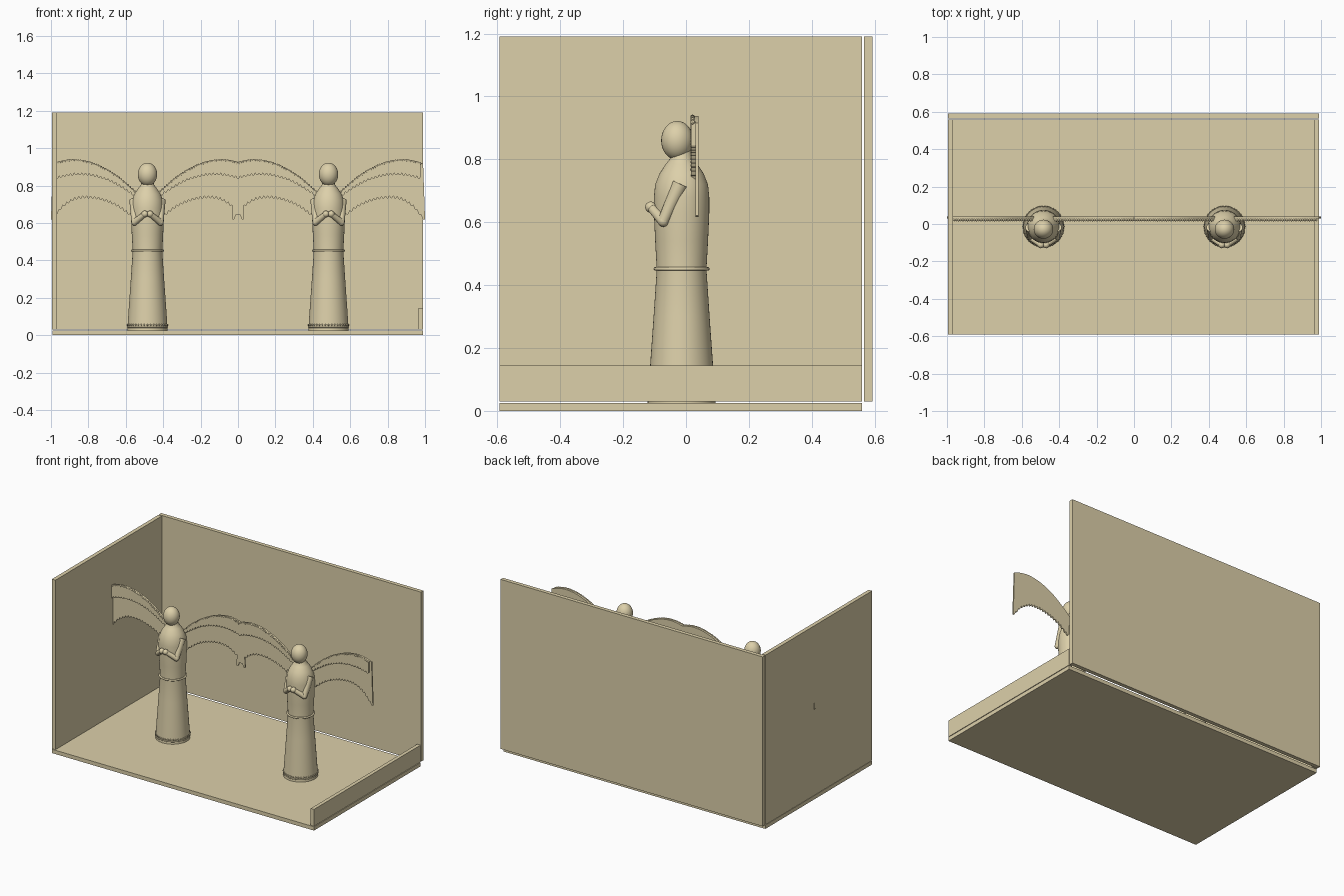
import bpy, bmesh, math
from mathutils import Vector, Matrix

if "Cube" in bpy.data.objects:
    bpy.data.objects.remove(bpy.data.objects["Cube"])

gold = bpy.data.materials.new("pale_gold")
gold.diffuse_color = (0.72, 0.63, 0.40, 1)
gold.use_nodes = True
gold.node_tree.nodes["Principled BSDF"].inputs["Base Color"].default_value = gold.diffuse_color


def finish(bm, name, smooth=True):
    bmesh.ops.recalc_face_normals(bm, faces=bm.faces)
    me = bpy.data.meshes.new(name)
    bm.to_mesh(me)
    bm.free()
    ob = bpy.data.objects.new(name, me)
    bpy.context.collection.objects.link(ob)
    me.materials.append(gold)
    if smooth:
        bpy.ops.object.select_all(action='DESELECT')
        ob.select_set(True)
        bpy.context.view_layer.objects.active = ob
        bpy.ops.object.shade_smooth_by_angle(angle=math.radians(40))
    return ob


def box(name, lo, hi):
    lo, hi = Vector(lo), Vector(hi)
    bm = bmesh.new()
    m = Matrix.Translation((lo + hi) / 2) @ Matrix.Diagonal((*(hi - lo), 1))
    bmesh.ops.create_cube(bm, size=1, matrix=m)
    finish(bm, name, False)


def ball(bm, c, r, seg=16):
    r = r if isinstance(r, tuple) else (r, r, r)
    m = Matrix.Translation(c) @ Matrix.Diagonal((*r, 1))
    bmesh.ops.create_uvsphere(bm, u_segments=seg, v_segments=max(6, seg // 2), radius=1, matrix=m)


def limb(bm, a, b, ra, rb):
    a, b = Vector(a), Vector(b)
    m = Matrix.Translation((a + b) / 2) @ (b - a).to_track_quat('Z', 'Y').to_matrix().to_4x4()
    bmesh.ops.create_cone(bm, cap_ends=True, segments=20, radius1=ra, radius2=rb,
                          depth=(b - a).length, matrix=m)


def lathe(name, profile, centre, closed=False, seg=48):
    bm = bmesh.new()
    rings = [[bm.verts.new((centre[0] + r * math.cos(t), centre[1] + r * math.sin(t), z))
              for t in (2 * math.pi * i / seg for i in range(seg))] for r, z in profile]
    pairs = list(zip(rings, rings[1:])) + ([(rings[-1], rings[0])] if closed else [])
    for p, q in pairs:
        for i in range(seg):
            j = (i + 1) % seg
            bm.faces.new((p[i], p[j], q[j], q[i]))
    if not closed:
        bm.faces.new(rings[0])
        bm.faces.new(rings[-1])
    finish(bm, name)


def ring(name, r, z, minor, centre):
    lathe(name, [(r + minor * math.cos(k * math.pi / 5), z + minor * math.sin(k * math.pi / 5))
                 for k in range(10)], centre, True)


def curve(pts, x):
    # smooth cubic through the control points
    i = max(k for k in range(len(pts) - 1) if pts[k][0] <= x or k == 0)
    slope = lambda k: ((pts[min(k + 1, len(pts) - 1)][1] - pts[max(k - 1, 0)][1]) /
                       (pts[min(k + 1, len(pts) - 1)][0] - pts[max(k - 1, 0)][0]))
    (x0, z0), (x1, z1) = pts[i], pts[i + 1]
    h = x1 - x0
    t = (x - x0) / h
    return (z0 * (2*t**3 - 3*t*t + 1) + h * slope(i) * (t**3 - 2*t*t + t)
            + z1 * (3*t*t - 2*t**3) + h * slope(i + 1) * (t**3 - t*t))


TOP = [(.05, .75), (.10, .80), (.20, .876), (.30, .922), (.39, .938), (.46, .930), (.52, .91)]
SHORT = [(.05, .725), (.10, .762), (.20, .82), (.30, .85), (.38, .855), (.45, .845), (.50, .83)]
LONG = [(.05, .61), (.09, .635), (.15, .68), (.22, .712), (.30, .73), (.38, .725), (.45, .685),
        (.484, .645), (.516, .607)]


def wing_plate(name, cx, side, low, end, y0, y1, teeth, depth, taper):
    # strip of columns between the arched top and the scalloped lower edge
    bm = bmesh.new()
    cols, n = [], teeth * 6
    for i in range(n + 1):
        d = .05 + (end - .05) * i / n
        dt = d * (1 - taper * i / n)
        zb = curve(low, d) + depth * (1 - abs(math.sin(math.pi * i / 6)))
        cols.append([bm.verts.new(v) for v in (
            (cx + side * dt, y0, curve(TOP, dt)), (cx + side * d, y0, zb),
            (cx + side * d, y1, zb), (cx + side * dt, y1, curve(TOP, dt)))])
    for p, q in zip(cols, cols[1:]):
        for k in range(4):
            m = (k + 1) % 4
            bm.faces.new((p[k], p[m], q[m], q[k]))
    bm.faces.new(cols[0])
    bm.faces.new(cols[-1])
    finish(bm, name, False)


def wing(cx, side, tag):
    wing_plate("long_feathers_" + tag, cx, side, LONG, .516, .030, .039, 22, .014, .02)
    wing_plate("short_feathers_" + tag, cx, side, SHORT, .492, .016, .030, 22, .012, 0)
    # beads along the leading edge
    bm = bmesh.new()
    for i in range(36):
        d = .07 + .42 * i / 35
        ball(bm, (cx + side * d, .021, curve(TOP, d) - .003), .007, 8)
    finish(bm, "wing_beads_" + tag)


def figure(cx, tag):
    c = (cx, -.014)
    lathe("robe_" + tag, [(.108, .026), (.100, .145), (.089, .30), (.079, .45), (.084, .54),
                          (.088, .63), (.088, .68), (.084, .72), (.070, .755), (.050, .785),
                          (.036, .803), (.030, .83)], c)
    ring("belt_" + tag, .083, .452, .006, c)
    ring("hem_band_" + tag, .106, .043, .004, c)
    # hem beads
    bm = bmesh.new()
    for i in range(40):
        t = 2 * math.pi * i / 40
        ball(bm, (cx + .107 * math.cos(t), c[1] + .107 * math.sin(t), .055), .005, 8)
    finish(bm, "hem_beads_" + tag)
    # head
    bm = bmesh.new()
    ball(bm, (cx, -.028, .860), (.052, .051, .062), 32)
    finish(bm, "head_" + tag)
    # folded arms
    bm = bmesh.new()
    for s in (-1, 1):
        shoulder = (cx + s * .072, -.018, .722)
        elbow = (cx + s * .068, -.072, .604)
        hand = (cx + s * .014, -.112, .648)
        limb(bm, shoulder, elbow, .025, .018)
        ball(bm, elbow, .0185)
        limb(bm, elbow, hand, .018, .014)
        ball(bm, hand, .018)
    finish(bm, "folded_arms_" + tag)
    for s, n in ((-1, "_left"), (1, "_right")):
        wing(cx, s, tag + n)


# room slabs
box("floor", (-.993, -.592, 0), (.99, .56, .026))
box("back_wall", (-.995, .565, .03), (.99, .592, 1.19))
box("left_wall", (-.995, -.592, .03), (-.968, .56, 1.19))
box("right_curb", (.965, -.592, .03), (.99, .56, .145))

figure(-.484, "west")
figure(.484, "east")
